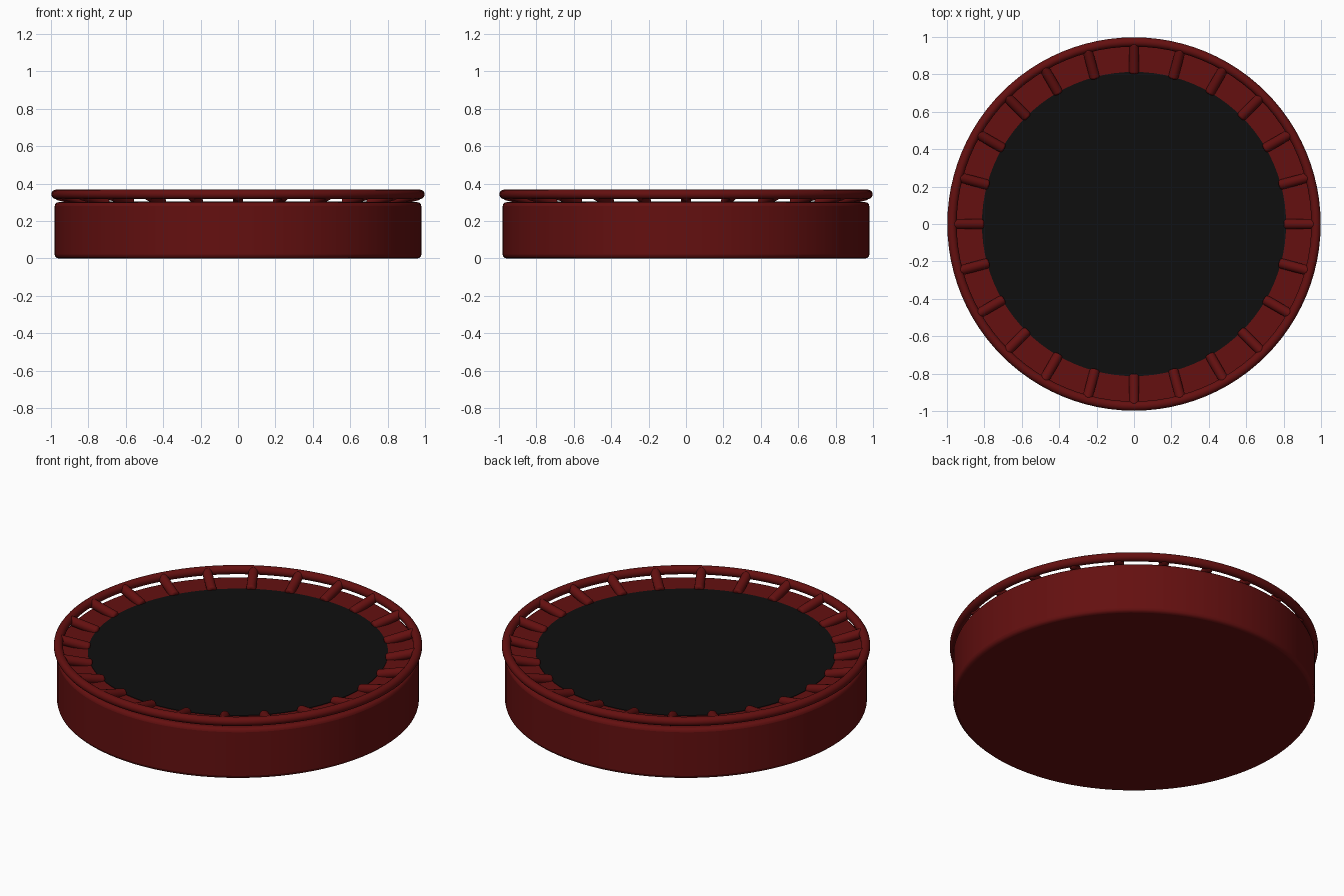
import bpy
import math
from mathutils import Vector

cube = bpy.data.objects.get("Cube")
if cube:
    bpy.data.objects.remove(cube, do_unlink=True)


def make_material(name, color):
    mat = bpy.data.materials.new(name)
    mat.use_nodes = True
    mat.diffuse_color = color
    mat.node_tree.nodes["Principled BSDF"].inputs["Base Color"].default_value = color
    return mat


red = make_material("dark red", (0.128, 0.005, 0.005, 1))
black = make_material("black", (0.0045, 0.0045, 0.0045, 1))


def finish(name, mat, bevel=0, segments=3):
    obj = bpy.context.object
    obj.name = name
    obj.data.materials.append(mat)
    if bevel:
        mod = obj.modifiers.new("rounded edge", "BEVEL")
        mod.width = bevel
        mod.segments = segments
        mod.limit_method = "ANGLE"
        mod.angle_limit = math.radians(40)
    bpy.ops.object.shade_smooth_by_angle(angle=math.radians(40))
    return obj


def disc(name, radius, bottom, top, mat, bevel=0):
    bpy.ops.mesh.primitive_cylinder_add(
        vertices=96, radius=radius, depth=top - bottom,
        location=(0, 0, (top + bottom) / 2))
    return finish(name, mat, bevel)


# Drum body and the playing surface set on its top
disc("drum_body", 0.98, 0, 0.3, red, 0.02)
disc("top_mat", 0.813, 0.295, 0.303, black)

# Raised rim
bpy.ops.mesh.primitive_torus_add(
    major_radius=0.973, minor_radius=0.025, major_segments=96,
    minor_segments=16, location=(0, 0, 0.342))
finish("rim_ring", red)

# Sloping rounded struts that carry the rim
STRUTS = 24
for i in range(STRUTS):
    angle = math.tau * i / STRUTS
    outward = Vector((math.cos(angle), math.sin(angle), 0))
    start = outward * 0.805 + Vector((0, 0, 0.298))
    end = outward * 0.972 + Vector((0, 0, 0.34))
    axis = end - start
    bpy.ops.mesh.primitive_cylinder_add(
        vertices=16, radius=0.027, depth=axis.length,
        location=(start + end) / 2,
        rotation=axis.to_track_quat("Z", "Y").to_euler())
    finish(f"rim_strut_{i + 1}", red, 0.012)
